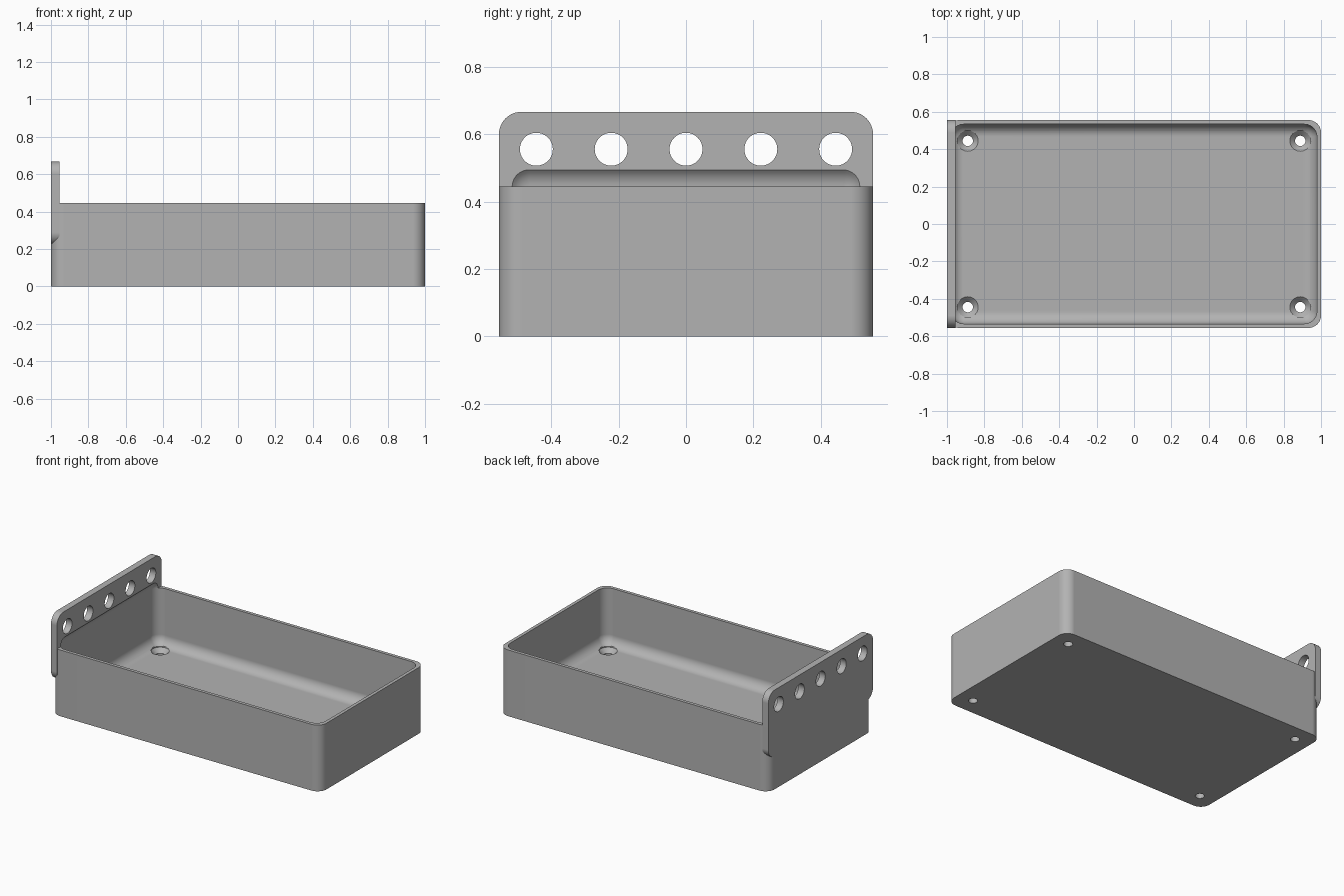
import bpy
import bmesh
from math import sin, cos, pi, hypot, sqrt
from mathutils import Vector
from mathutils.geometry import delaunay_2d_cdt

if "Cube" in bpy.data.objects:
    bpy.data.objects.remove(bpy.data.objects["Cube"], do_unlink=True)

# Sizes are in wall thicknesses; the finished tray is 90 of them long
UNIT = 2 / 90
END, SIDE, RIM = 45, 25, 20
FLOOR, R = 3, 3
STEPS = 10
CORE_X, CORE_Y = END - 1 - R, SIDE - 1 - R
RECESS = sqrt(R * R - 4)

grey = bpy.data.materials.new("plain grey")
grey.use_nodes = True
colour = (0.45, 0.45, 0.45, 1)
grey.diffuse_color = colour
grey.node_tree.nodes["Principled BSDF"].inputs["Base Color"].default_value = colour


def arc(cx, cy, r, quarter):
    angles = [(quarter + i / STEPS) * pi / 2 for i in range(STEPS + 1)]
    return [(cx + r * cos(a), cy + r * sin(a)) for a in angles]


def rounded_rect(hx, hy, r, cy=0):
    """Anticlockwise outline, starting at the bottom of the right side."""
    ax, ay = hx - r, hy - r
    return (arc(ax, cy - ay, r, -1) + arc(ax, cy + ay, r, 0)
            + arc(-ax, cy + ay, r, 1) + arc(-ax, cy - ay, r, 2))


def circle(cx, cy, r, n=48):
    return [(cx + r * cos(i * 2 * pi / n), cy + r * sin(i * 2 * pi / n))
            for i in range(n)]


def inside(x, y, loop):
    hit = False
    for (x1, y1), (x2, y2) in zip(loop, loop[1:] + loop[:1]):
        if (y1 > y) != (y2 > y) and x < x1 + (y - y1) * (x2 - x1) / (y2 - y1):
            hit = not hit
    return hit


def patch(bm, outer, holes, place, flip=False, creases=()):
    """Fill an outline around its holes; place() maps 2D points into space."""
    points, edges = [], []
    for loop in [outer, *holes, *creases]:
        start, n = len(points), len(loop)
        points += [Vector(p) for p in loop]
        edges += [(start + i, start + (i + 1) % n) for i in range(n)]
    flat, _, tris, *_ = delaunay_2d_cdt(points, edges, [], 0, 1e-5)
    verts = [bm.verts.new(place(p.x, p.y)) for p in flat]
    for tri in tris:
        a, b, c = (flat[i] for i in tri)
        mid = (a + b + c) / 3
        if not inside(mid.x, mid.y, outer) or any(inside(mid.x, mid.y, h) for h in holes):
            continue
        clockwise = (b.x - a.x) * (c.y - a.y) < (b.y - a.y) * (c.x - a.x)
        order = tri[::-1] if clockwise != flip else tri
        bm.faces.new([verts[i] for i in order])


def loft(bm, rings, closed=True):
    rows = [[bm.verts.new(p) for p in ring] for ring in rings]
    n = len(rows[0])
    for low, high in zip(rows, rows[1:]):
        for i in range(n if closed else n - 1):
            j = (i + 1) % n
            bm.faces.new((low[i], low[j], high[j], high[i]))


def at_z(loop, z):
    return [(x, y, z) for x, y in loop]


def at_x(loop, x):
    return [(x, y, z) for y, z in loop]


def finish(name, bm):
    bmesh.ops.remove_doubles(bm, verts=bm.verts, dist=0.01)
    loose = [v for v in bm.verts if not v.link_faces]
    bmesh.ops.delete(bm, geom=loose, context='VERTS')
    bmesh.ops.scale(bm, vec=(UNIT, UNIT, UNIT), verts=bm.verts)
    mesh = bpy.data.meshes.new(name)
    bm.to_mesh(mesh)
    bm.free()
    mesh.materials.append(grey)
    obj = bpy.data.objects.new(name, mesh)
    bpy.context.collection.objects.link(obj)
    bpy.ops.object.select_all(action='DESELECT')
    obj.select_set(True)
    bpy.context.view_layer.objects.active = obj
    bpy.ops.object.shade_smooth_by_angle(angle=pi / 6)
    normals = obj.modifiers.new("even_normals", 'WEIGHTED_NORMAL')
    normals.keep_sharp = True


def on_floor(x, y):
    """Point on the cavity floor, which curves up into the walls."""
    d = hypot(max(abs(x) - CORE_X, 0), max(abs(y) - CORE_Y, 0))
    return x, y, FLOOR + R - sqrt(max(R * R - d * d, 0))


# Tray walls and rim
tray = bmesh.new()
shell = rounded_rect(END, SIDE, R)
cavity = rounded_rect(END - 1, SIDE - 1, R)
loft(tray, [at_z(shell, 0), at_z(shell, RIM),
            at_z(cavity, RIM), at_z(cavity, FLOOR + R)])

# Filleted floor and underside, with a countersunk screw hole in each corner
WIDE, NARROW = 2.5, 1.25
corners = [(sx * 40, sy * 20) for sx in (-1, 1) for sy in (-1, 1)]
sinks = [circle(x, y, WIDE) for x, y in corners]
drills = [circle(x, y, NARROW) for x, y in corners]
fillet = []
for k in range(1, STEPS):
    d = R * sin(k / STEPS * pi / 2)
    fillet.append(rounded_rect(CORE_X + d, CORE_Y + d, d))
patch(tray, cavity, sinks, on_floor, creases=fillet)
patch(tray, shell, drills, lambda x, y: (x, y, 0), flip=True)
for sink, drill in zip(sinks, drills):
    loft(tray, [[on_floor(x, y) for x, y in sink], at_z(sink, FLOOR),
                at_z(drill, FLOOR - WIDE + NARROW), at_z(drill, 0)])
finish("tray", tray)

# Hanging plate: outline, edge strip and row of holes
plate = bmesh.new()
BACK, FRONT = -END, 2 - END
outline = rounded_rect(SIDE, 10, R, cy=RIM)
holes = [circle(i * 10, 25, 2.2) for i in range(-2, 3)]


def recess_arc(r):
    return arc(CORE_Y, RIM, r, 0) + arc(-CORE_Y, RIM, r, 1)


reach = CORE_Y + RECESS
opening = recess_arc(RECESS) + [(-reach, 9), (reach, 9)]
patch(plate, outline, holes, lambda y, z: (BACK, y, z), flip=True)
patch(plate, outline, holes + [opening], lambda y, z: (FRONT, y, z))
loft(plate, [at_x(outline[3:-3], BACK), at_x(outline[3:-3], FRONT)], closed=False)
for hole in holes:
    loft(plate, [at_x(hole, FRONT), at_x(hole, BACK)])

# Hollow in the plate above the rim, rounding out to its face
radii = [RECESS * (1 - k / 6) for k in range(7)]
loft(plate, [at_x(recess_arc(r), -CORE_X - sqrt(R * R - r * r)) for r in radii],
     closed=False)
finish("hanging_plate", plate)
